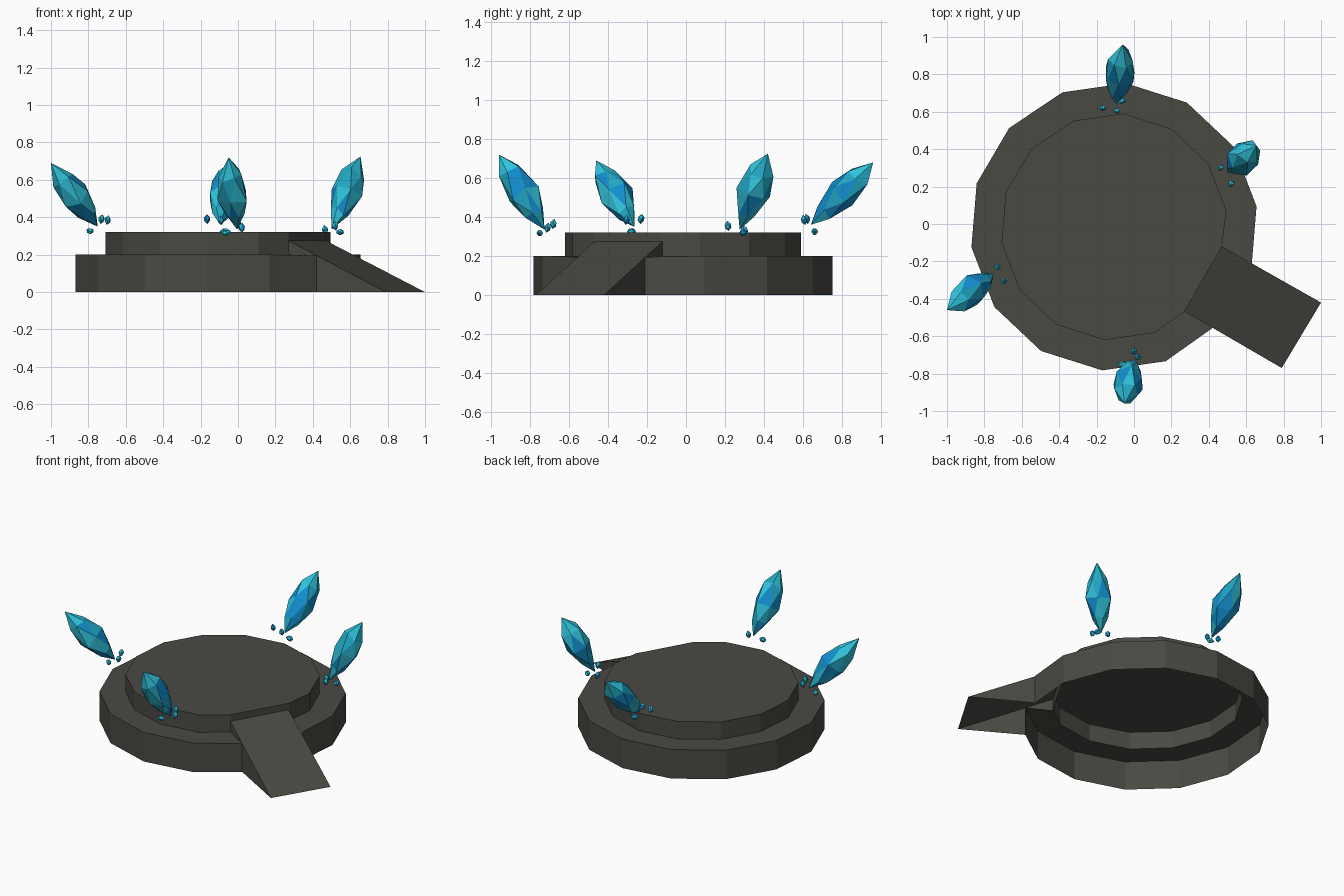
import bpy, bmesh, math, random
from mathutils import Vector

if "Cube" in bpy.data.objects:
    bpy.data.objects.remove(bpy.data.objects["Cube"])

random.seed(4)


def material(name, rgb):
    m = bpy.data.materials.new(name)
    m.diffuse_color = (*rgb, 1)
    m.use_nodes = True
    m.node_tree.nodes["Principled BSDF"].inputs["Base Color"].default_value = m.diffuse_color
    return m


STONE = material("dark stone", (0.068, 0.067, 0.057))
CRYSTAL = [material("bright cyan", (0.03, 0.54, 0.70)),
           material("deep blue", (0.006, 0.27, 0.62)),
           material("teal blue", (0.015, 0.38, 0.54))]


def finish(bm, name, mats):
    me = bpy.data.meshes.new(name)
    bm.to_mesh(me)
    bm.free()
    ob = bpy.data.objects.new(name, me)
    for m in mats:
        me.materials.append(m)
    bpy.context.collection.objects.link(ob)
    return ob


# --- stepped round platform: open-bottomed 14-sided shell -------------------
SIDES, CENTRE = 14, Vector((-0.107, -0.015, 0))
RAMP_TOP = [Vector((0.27, -0.468, 0.275)), Vector((0.47, -0.12, 0.275))]
RAMP_END = [Vector((0.79, -0.77, 0)), Vector((1.0, -0.42, 0))]
# where the ramp crosses the lower wall
CROSS = [RAMP_TOP[0].lerp(RAMP_END[0], 0.29), RAMP_TOP[1].lerp(RAMP_END[1], 0.302)]


def ring(radius, z, gate, gate_z):
    pts = []
    for k in range(SIDES):
        a = math.radians(265.3 + 360 / SIDES * k)
        pts.append(CENTRE + Vector((radius * math.cos(a), radius * math.sin(a), z)))
    for i in (0, 1):     # two corners are pulled over to meet the ramp
        pts[2 + i] = Vector((gate[i].x, gate[i].y, gate_z))
    return pts


bm = bmesh.new()
levels = [ring(0.77, 0, CROSS, 0), ring(0.77, 0.2, CROSS, 0.195),
          ring(0.607, 0.2, RAMP_TOP, 0.2), ring(0.607, 0.32, RAMP_TOP, 0.32)]
rows = [[bm.verts.new(p) for p in lv] for lv in levels]
for r in range(3):
    for k in range(SIDES):
        if k == 2 and r < 2:      # gap under the ramp
            continue
        j = (k + 1) % SIDES
        bm.faces.new((rows[r][k], rows[r][j], rows[r + 1][j], rows[r + 1][k]))
bm.faces.new(rows[3])
finish(bm, "stepped_platform", [STONE])

# --- ramp: sloping top with two side panels ---------------------------------
bm = bmesh.new()
top = [bm.verts.new(p) for p in RAMP_TOP]
end = [bm.verts.new(p) for p in RAMP_END]
bm.faces.new((top[0], end[0], end[1], top[1]))
for i in (0, 1):
    mid = bm.verts.new(CROSS[i])
    foot = bm.verts.new((CROSS[i].x, CROSS[i].y, 0))
    inner = bm.verts.new((RAMP_TOP[i].x, RAMP_TOP[i].y, 0.19))
    for tri in ((top[i], inner, mid), (mid, foot, end[i])):
        bm.faces.new(tri if i == 0 else tri[::-1])
finish(bm, "ramp", [STONE])


# --- crystals ----------------------------------------------------------------
def gem(name, base, tip, radius, profile, sides, jitter):
    """Faceted spindle from base to tip; profile holds (t, radius factor)."""
    base, tip = Vector(base), Vector(tip)
    axis = tip - base
    rot = axis.to_track_quat('Z', 'Y')
    bm = bmesh.new()
    rings = []
    for n, (t, f) in enumerate(profile):
        row = []
        for k in range(sides):
            a = 2 * math.pi * (k + 0.5 * (n % 2)) / sides
            r = radius * f * random.uniform(1 - jitter, 1 + jitter)
            h = (t + random.uniform(-jitter, jitter) * 0.3) * axis.length
            row.append(bm.verts.new(base + rot @ Vector((r * math.cos(a), r * math.sin(a), h))))
        rings.append(row)
    low, high = bm.verts.new(base), bm.verts.new(tip)
    for k in range(sides):
        j = (k + 1) % sides
        bm.faces.new((low, rings[0][j], rings[0][k]))
        bm.faces.new((rings[-1][k], rings[-1][j], high))
        for n in range(len(rings) - 1):
            a, b = rings[n], rings[n + 1]
            if n % 2 == 0:
                bm.faces.new((a[k], a[j], b[k]))
                bm.faces.new((a[j], b[j], b[k]))
            else:
                bm.faces.new((a[k], b[j], b[k]))
                bm.faces.new((a[k], a[j], b[j]))
    bmesh.ops.recalc_face_normals(bm, faces=bm.faces)
    # facets: cyan near the tip, bluer towards the base
    for f in bm.faces:
        t = (f.calc_center_median() - base).dot(axis) / axis.length_squared
        blue = 0.1 if t > 0.7 else 0.42
        pick = random.random()
        f.material_index = 1 if pick < blue else 2 if pick < blue + 0.25 else 0
    return finish(bm, name, CRYSTAL)


BIG = [(0.22, 0.62), (0.48, 1.0), (0.76, 0.76)]
SMALL = [(0.3, 0.9), (0.65, 0.9)]
clusters = {   # base, tip, shard centres (the last one lies flat)
    "back": ((-0.095, 0.64, 0.36), (-0.06, 0.96, 0.68),
             [(-0.166, 0.62, 0.39), (-0.09, 0.605, 0.385), (-0.07, 0.66, 0.325)]),
    "front": ((-0.005, -0.725, 0.335), (-0.05, -0.96, 0.72),
              [(0.0, -0.68, 0.365), (0.02, -0.71, 0.345), (-0.06, -0.75, 0.318)]),
    "right": ((0.5, 0.275, 0.335), (0.655, 0.42, 0.725),
              [(0.52, 0.215, 0.355), (0.465, 0.3, 0.333), (0.545, 0.295, 0.32)]),
    "left": ((-0.75, -0.265, 0.35), (-1.0, -0.46, 0.69),
             [(-0.73, -0.23, 0.39), (-0.697, -0.305, 0.385), (-0.79, -0.28, 0.326)]),
}
for side, (base, tip, shards) in clusters.items():
    gem(side + "_crystal", base, tip, 0.084, BIG, 6, 0.12)
    out = Vector((tip[0] - base[0], tip[1] - base[1], 0)).normalized()
    across = Vector((-out.y, out.x, 0))
    for n, c in enumerate(shards):
        d = across * 0.03 if n == 2 else Vector((0, 0, 0.026)) - out * 0.006
        gem(f"{side}_shard_{n + 1}", Vector(c) - d, Vector(c) + d, 0.018, SMALL, 5, 0.08)
